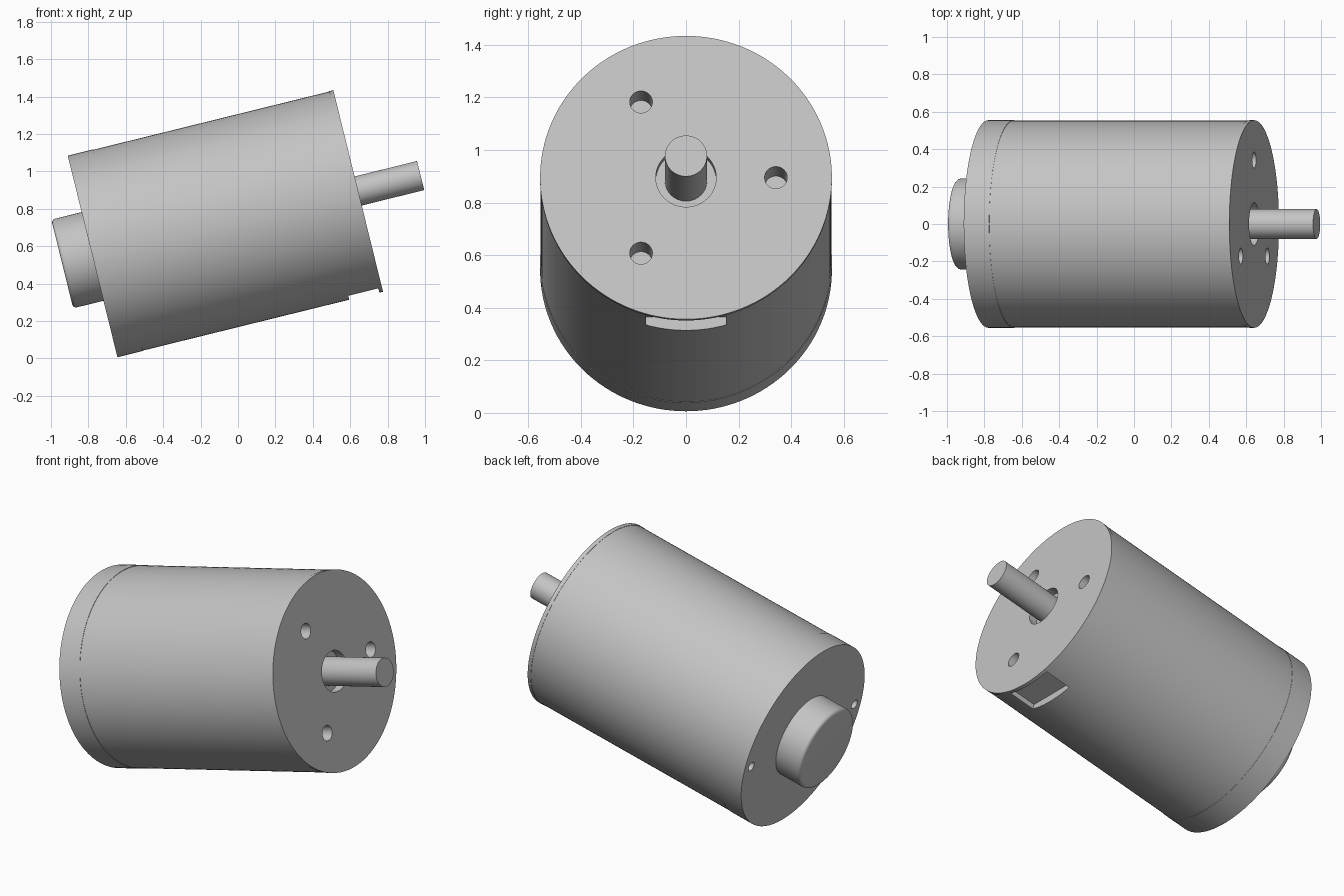
import bpy, math
from mathutils import Matrix, Vector

cube = bpy.data.objects.get("Cube")
if cube:
    bpy.data.objects.remove(cube, do_unlink=True)

# Motor axis: local z runs from the rear plate to the shaft tip
TILT = math.radians(90 - 13.85)
FRAME = Matrix.Translation((-0.7775, 0, 0.545)) @ Matrix.Rotation(TILT, 4, 'Y')
R, LENGTH = 0.555, 1.4625

grey = bpy.data.materials.new("plain grey metal")
grey.use_nodes = True
colour = (0.55, 0.55, 0.55, 1)
grey.diffuse_color = colour
grey.node_tree.nodes["Principled BSDF"].inputs["Base Color"].default_value = colour


def lathe(name, profile, segments=128, at=(0, 0, 0)):
    """Closed solid turned around local z from (radius, height) points."""
    verts, faces = [], []
    for r, h in profile:
        for i in range(segments):
            a = 2 * math.pi * i / segments
            verts.append((r * math.cos(a), r * math.sin(a), h))
    for k in range(len(profile) - 1):
        for i in range(segments):
            j = (i + 1) % segments
            lo, hi = k * segments, (k + 1) * segments
            faces.append((lo + i, lo + j, hi + j, hi + i))
    faces.append(tuple(reversed(range(segments))))
    faces.append(tuple(range(len(verts) - segments, len(verts))))
    mesh = bpy.data.meshes.new(name)
    mesh.from_pydata(verts, [], faces)
    mesh.materials.append(grey)
    ob = bpy.data.objects.new(name, mesh)
    bpy.context.collection.objects.link(ob)
    ob.matrix_world = FRAME @ Matrix.Translation(at)
    return ob


def select(ob):
    bpy.ops.object.select_all(action='DESELECT')
    ob.select_set(True)
    bpy.context.view_layer.objects.active = ob


def cut(target, cutter):
    mod = target.modifiers.new("cut", 'BOOLEAN')
    mod.operation, mod.solver, mod.object = 'DIFFERENCE', 'EXACT', cutter
    select(target)
    bpy.ops.object.modifier_apply(modifier=mod.name)
    bpy.data.objects.remove(cutter, do_unlink=True)


def drill(target, radius, bottom, top, x=0, y=0):
    cut(target, lathe("drill", [(radius, bottom), (radius, top)], 48, (x, y, 0)))


# Housing: rear cap, slightly narrower can, front plate
can_r = R - 0.002
housing = lathe("motor_housing", [(R, 0), (R, 0.14), (can_r, 0.14), (can_r, 1.44),
                                  (R, 1.44), (R, LENGTH)])

# Front face: shaft recess and three mounting holes
drill(housing, 0.115, LENGTH - 0.05, LENGTH + 0.1)
for k in range(3):
    a = math.pi / 2 + k * 2 * math.pi / 3
    drill(housing, 0.043, LENGTH - 0.15, LENGTH + 0.1,
          0.342 * math.cos(a), 0.342 * math.sin(a))

# Rear face: two small holes beside the boss
for side in (-1, 1):
    drill(housing, 0.027, -0.1, 0.1, 0, side * 0.49)

# Terminal slot behind the front plate, on the underside
bpy.ops.mesh.primitive_cube_add(size=1)
slot = bpy.context.object
slot.matrix_world = (FRAME @ Matrix.Translation((0.6, 0, 1.36))
                     @ Matrix.Diagonal(Vector((0.2, 0.306, 0.165, 1))))
bpy.context.view_layer.update()
cut(housing, slot)

# Rear bearing boss with a rounded rim, and output shaft
fillet = [(0.244 - 0.02 * (1 - math.sin(a)), -0.167 + 0.02 * (1 - math.cos(a)))
          for a in (math.radians(d) for d in range(0, 91, 18))]
boss = lathe("rear_bearing_boss", fillet + [(0.244, 0.005)], 96)
shaft = lathe("output_shaft", [(0.08, LENGTH - 0.06), (0.08, LENGTH + 0.344)], 64)

for ob in (housing, boss, shaft):
    select(ob)
    bpy.ops.object.shade_smooth_by_angle(angle=math.radians(30))
